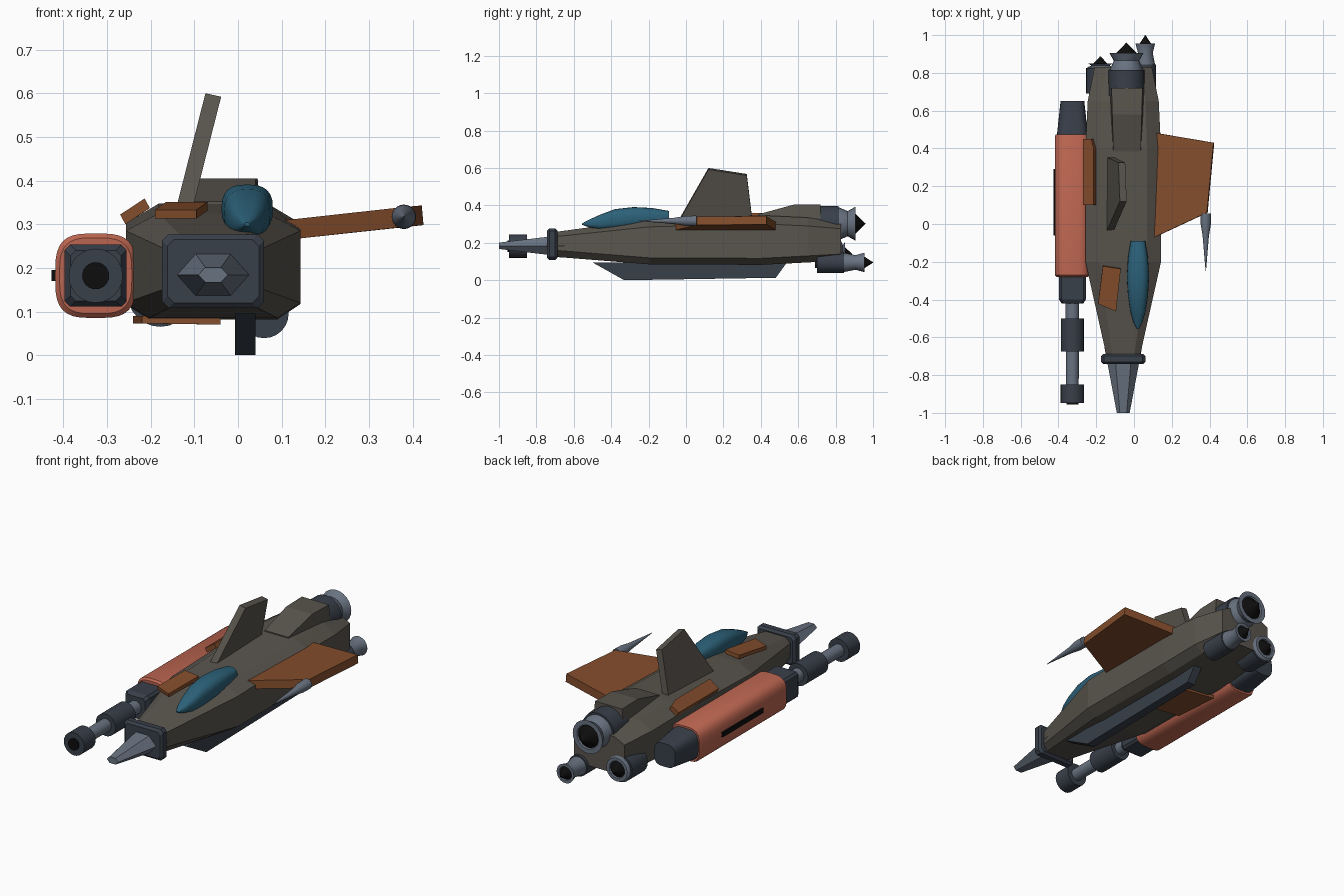
import bpy, bmesh
from math import sin, cos, pi, copysign
from mathutils import Vector

if "Cube" in bpy.data.objects:
    bpy.data.objects.remove(bpy.data.objects["Cube"])

def mat(name, r, g, b):
    m = bpy.data.materials.new(name)
    m.diffuse_color = (r, g, b, 1)
    m.use_nodes = True
    m.node_tree.nodes["Principled BSDF"].inputs["Base Color"].default_value = m.diffuse_color
    return m

HULL = mat("hull_grey", 0.10, 0.09, 0.075)
DARK = mat("dark_steel", 0.04, 0.05, 0.068)
STEEL = mat("light_steel", 0.14, 0.17, 0.22)
RUST = mat("rust_plate", 0.23, 0.075, 0.025)
RED = mat("pod_red", 0.50, 0.13, 0.08)
GLASS = mat("glass_blue", 0.025, 0.12, 0.19)
BLACK = mat("black", 0.004, 0.004, 0.004)

def loft(name, rings, material, smooth=False):
    """Skin a list of equal-sized point rings and cap both ends."""
    bm = bmesh.new()
    vs = [[bm.verts.new(p) for p in r] for r in rings]
    n = len(rings[0])
    for a, b in zip(vs, vs[1:]):
        for i in range(n):
            j = (i + 1) % n
            bm.faces.new((a[i], a[j], b[j], b[i]))
    bm.faces.new(vs[0])
    bm.faces.new(vs[-1])
    bmesh.ops.recalc_face_normals(bm, faces=bm.faces)
    me = bpy.data.meshes.new(name)
    bm.to_mesh(me)
    bm.free()
    me.materials.append(material)
    ob = bpy.data.objects.new(name, me)
    bpy.context.collection.objects.link(ob)
    if smooth:
        bpy.context.view_layer.objects.active = ob
        ob.select_set(True)
        bpy.ops.object.shade_smooth_by_angle(angle=0.6)
        ob.select_set(False)
    return ob

def oval(y, cx, cz, rx, rz, n=24, power=1.0):
    """Ellipse ring across y; a power below 1 squares it off."""
    f = lambda v: copysign(abs(v) ** power, v)
    return [(cx + rx * f(cos(2 * pi * i / n)), y, cz + rz * f(sin(2 * pi * i / n))) for i in range(n)]

def chamfer_box(y, cx, hw, z0, z1, cx_t, cz_t, cx_b=None, cz_b=None):
    """Eight-sided box section with top and bottom chamfers."""
    xb = cx_t if cx_b is None else cx_b
    zb = cz_t if cz_b is None else cz_b
    half = [(hw - xb, z0), (hw, z0 + zb), (hw, z1 - cz_t), (hw - cx_t, z1)]
    return [(cx + x, y, z) for x, z in half] + [(cx - x, y, z) for x, z in reversed(half)]

def lathe(name, cx, cz, profile, material, n=24):
    return loft(name, [oval(y, cx, cz, r, r, n) for y, r in profile], material, True)

def slab(name, face, offset, material):
    """Flat plate: an outline swept along an offset."""
    d = Vector(offset)
    return loft(name, [face, [tuple(Vector(p) + d) for p in face]], material)

# Hull
CX = -0.057
loft("hull", [chamfer_box(y, CX, w, z0, z1, c, cz, c * 0.7, 0.035) for y, w, z0, z1, c, cz in (
    (-0.70, 0.088, 0.125, 0.258, 0.03, 0.025),
    (-0.20, 0.200, 0.085, 0.325, 0.075, 0.04),
    (0.40, 0.200, 0.082, 0.347, 0.075, 0.045),
    (0.65, 0.188, 0.095, 0.335, 0.07, 0.045),
    (0.83, 0.152, 0.105, 0.305, 0.06, 0.03))], HULL)

# Nose collar and spike
loft("nose_collar", [chamfer_box(y, CX, 0.117 - i, 0.108 + i, 0.277 - i, 0.015, 0.015) for y, i in (
    (-0.742, 0.012), (-0.73, 0), (-0.70, 0), (-0.688, 0.012))], DARK)

def hexagon(y, w, h, t):
    return [(CX + x, y, 0.184 + z) for x, z in
            ((w, 0), (t, h), (-t, h), (-w, 0), (-t, -h), (t, -h))]
loft("nose_spike", [hexagon(-0.65, 0.10, 0.055, 0.045), hexagon(-0.74, 0.083, 0.048, 0.04),
                    hexagon(-1.0, 0.034, 0.017, 0.018)], STEEL)

# Canopy
loft("canopy", [oval(y, 0.021, zc, rx, rz, 24, 0.75) for y, zc, rx, rz in (
    (-0.555, 0.300, 0.006, 0.004), (-0.52, 0.303, 0.024, 0.020), (-0.46, 0.310, 0.041, 0.040),
    (-0.38, 0.325, 0.053, 0.055), (-0.28, 0.335, 0.059, 0.056), (-0.18, 0.335, 0.053, 0.051),
    (-0.09, 0.335, 0.039, 0.035))], GLASS, True)

# Tilted tail fin
fin = [(-0.04, 0.32), (0.12, 0.60), (0.325, 0.568), (0.355, 0.32)]
slab("tail_fin", [(-0.146 + (z - 0.32) * 0.255, y, z) for y, z in fin], (0.036, 0, -0.008), HULL)

# Dorsal engine housing
def housing(y, hw, top, hw_t):
    return [(-0.037 + x, y, z) for x, z in ((-hw, 0.30), (hw, 0.30), (hw_t, top), (-hw_t, top))]
loft("dorsal_housing", [housing(0.385, 0.076, 0.352, 0.072), housing(0.58, 0.088, 0.405, 0.078),
                        housing(0.72, 0.092, 0.405, 0.082)], HULL)

# Engines: casing, flared nozzle, black core
for tag, x, z, r, rn, y0, y1, y2, tip in (
        ("top", -0.04, 0.302, 0.096, 0.090, 0.68, 0.815, 0.905, 0.96),
        ("right", 0.06, 0.095, 0.056, 0.052, 0.70, 0.845, 0.955, 1.0),
        ("left", -0.178, 0.140, 0.075, 0.064, 0.69, 0.825, 0.85, 0.888)):
    lathe(tag + "_engine_casing", x, z, [(y0, r), (y1, r)], DARK)
    m = y1 + (y2 - y1) * 0.55
    lathe(tag + "_engine_nozzle", x, z, [(y1 - 0.01, r * 0.9), (y1 + 0.005, r * 0.9), (m, rn * 0.75),
          (y2, rn), (y2, rn * 0.72), (y2 - 0.01, rn * 0.65)], STEEL)
    lathe(tag + "_engine_core", x, z, [(y2 - 0.008, rn * 0.68), (tip, 0.001)], BLACK)

# Weapon pod
PX, PZ = -0.326, 0.182
loft("pod_body", [oval(y, PX, PZ, r, r + 0.004, 32, 0.6) for y, r in (
    (-0.28, 0.083), (-0.27, 0.093), (0.465, 0.093), (0.475, 0.088))], RED, True)
loft("pod_tail", [oval(y, PX, PZ, r, r, 32, 0.6) for y, r in ((0.47, 0.082), (0.65, 0.063))], DARK, True)
loft("pod_front_block", [chamfer_box(y, PX, w, PZ - w, PZ + w, 0.012, 0.012) for y, w in (
    (-0.42, 0.058), (-0.40, 0.071), (-0.27, 0.071))], DARK)
lathe("barrel", PX, PZ, [(-0.41, 0.036), (-0.90, 0.033)], STEEL)
lathe("barrel_sleeve", PX, PZ, [(-0.675, 0.06), (-0.50, 0.06)], DARK)
lathe("muzzle", PX, PZ, [(-0.947, 0.062), (-0.85, 0.062)], DARK)
lathe("muzzle_bore", PX, PZ, [(-0.955, 0.031), (-0.93, 0.031)], BLACK)
slab("pod_vent", [(-0.427, -0.06, 0.17), (-0.427, 0.29, 0.17), (-0.427, 0.29, 0.195), (-0.427, -0.06, 0.195)],
     (0.02, 0, 0), BLACK)

# Keel
slab("keel", [(-0.007, y, z) for y, z in ((-0.5, 0.095), (-0.33, 0), (0.48, 0.013), (0.54, 0.095))],
     (0.047, 0, 0), DARK)

# Right wing and tip spike
slab("right_wing", [(0.10, -0.075, 0.263), (0.39, 0.06, 0.295), (0.425, 0.43, 0.298), (0.10, 0.485, 0.263)],
     (-0.004, 0, 0.045), RUST)
lathe("wing_tip_spike", 0.38, 0.317, [(-0.25, 0.001), (-0.06, 0.017), (0.0, 0.027), (0.055, 0.028)], STEEL)

# Armour patches
slab("front_patch", [(-0.165, -0.22, 0.331), (-0.07, -0.235, 0.331), (-0.095, -0.46, 0.313), (-0.19, -0.42, 0.313)],
     (0, -0.003, 0.02), RUST)
slab("shoulder_patch", [(-0.258, 0.10, 0.300), (-0.202, 0.10, 0.337), (-0.202, 0.40, 0.337), (-0.215, 0.45, 0.328),
                        (-0.258, 0.45, 0.300)], (-0.012, 0, 0.022), RUST)
slab("belly_patch", [(-0.04, 0.08, 0.07), (-0.04, 0.33, 0.07), (-0.24, 0.36, 0.073), (-0.22, 0.10, 0.073)],
     (0, 0, 0.017), RUST)
